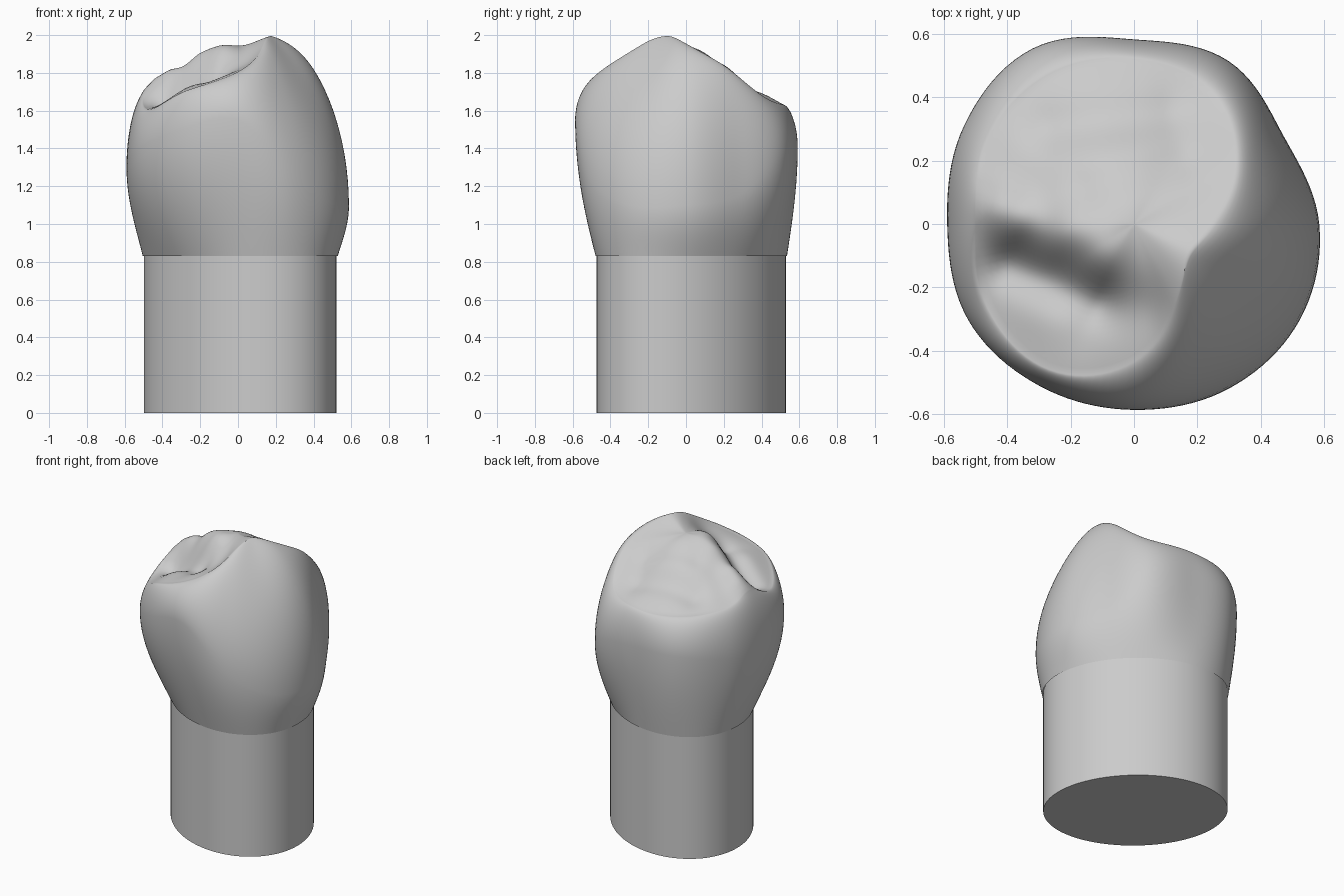
import bpy
import bmesh
from math import sin, cos, pi, exp, hypot
from mathutils import Vector

if "Cube" in bpy.data.objects:
    bpy.data.objects.remove(bpy.data.objects["Cube"])

SIDES = 120
NECK_Z = 0.83
CENTRE = Vector((0.012, 0.028))

grey = bpy.data.materials.new("plain_grey")
grey.use_nodes = True
grey.diffuse_color = (0.6, 0.6, 0.6, 1)
grey.node_tree.nodes["Principled BSDF"].inputs["Base Color"].default_value = grey.diffuse_color

# Crown controls every 30 degrees, counter-clockwise from +x
bulge_radius = (.585, .548, .595, .583, .64, .62, .59, .605, .592, .587, .6, .605)
bulge_height = (1.1, 1.15, 1.35, 1.4, 1.4, 1.35, 1.3, 1.4, 1.5, 1.55, 1.25, 1.1)
rim_radius = (.25, .37, .48, .52, .54, .53, .5, .53, .53, .43, .27, .2)
rim_height = (1.955, 1.85, 1.67, 1.63, 1.63, 1.65, 1.68, 1.61, 1.71, 1.81, 1.955, 1.995)
TOP_CENTRE = 1.94


def around(values, angle):
    """Periodic Catmull-Rom interpolation of values spaced evenly round a circle."""
    n = len(values)
    pos = angle / (2 * pi) * n
    i = int(pos)
    t = pos - i
    a, b, c, d = (values[(i + k) % n] for k in (-1, 0, 1, 2))
    return b + t / 2 * (c - a + t * (2 * a - 5 * b + 4 * c - d + t * (3 * (b - c) + d - a)))


def crease(x, y, start, end, width):
    """Soft falloff from 1 on a line segment to 0 away from it."""
    p, a, b = Vector((x, y)), Vector(start), Vector(end)
    t = max(0, min(1, (p - a).dot(b - a) / (b - a).length_squared))
    return exp(-((p - a.lerp(b, t)).length / width) ** 2)


def relief(x, y):
    """Grooves and cusps of the biting surface."""
    z = -0.08 * crease(x, y, (-.38, -.13), (-.12, -.24), .08)
    z -= 0.03 * crease(x, y, (-.15, -.33), (.02, -.27), .1)
    z += 0.06 * crease(x, y, (-.43, .05), (-.38, .03), .08)
    z += 0.045 * crease(x, y, (-.2, -.03), (-.12, -.07), .09)
    z -= 0.035 * crease(x, y, (-.26, .3), (.1, .34), .08)
    z -= 0.015 * crease(x, y, (-.15, .12), (.15, .2), .06)
    return z


def neck(angle):
    """Oval section, longest close to the x = -y diagonal."""
    turn = angle + .75
    r = 1 / hypot(cos(turn) / .568, sin(turn) / .434)
    return CENTRE + r * Vector((cos(angle), sin(angle)))


def crown_point(part, t, angle):
    way = Vector((cos(angle), sin(angle)))
    big, mid = around(bulge_radius, angle), around(bulge_height, angle)
    rim, top = around(rim_radius, angle), around(rim_height, angle)
    if part == "flare":
        xy = (neck(angle) + way * .006).lerp(way * big, sin(t * pi / 2))
        return (*xy, NECK_Z + (mid - NECK_Z) * t)
    if part == "shoulder":
        # The outer face is flatter, the other sides are rounder
        a = t * pi / 2
        flat = 1.25 + .5 * max(0, cos(angle + pi / 4)) ** 6
        xy = way * (rim + (big - rim) * cos(a) ** flat)
        return (*xy, mid + (top - mid) * sin(a) + relief(*xy) * t ** 3)
    xy = way * rim * (1 - t)
    rise = t * t * (1 - t) + t * (1 - t * t) * .9 + t ** 3
    return (*xy, top + (TOP_CENTRE - top) * rise + relief(*xy))


def loft(name, rings, cap_top=None, cap_bottom=False):
    bm = bmesh.new()
    loops = [[bm.verts.new(p) for p in ring] for ring in rings]
    for low, high in zip(loops, loops[1:]):
        for i in range(SIDES):
            j = (i + 1) % SIDES
            bm.faces.new((low[i], low[j], high[j], high[i]))
    if cap_bottom:
        bm.faces.new(loops[0][::-1])
    if cap_top:
        tip = bm.verts.new(cap_top)
        for i in range(SIDES):
            bm.faces.new((loops[-1][i], loops[-1][(i + 1) % SIDES], tip))
    mesh = bpy.data.meshes.new(name)
    bm.to_mesh(mesh)
    bm.free()
    mesh.materials.append(grey)
    obj = bpy.data.objects.new(name, mesh)
    bpy.context.collection.objects.link(obj)
    bpy.ops.object.select_all(action="DESELECT")
    obj.select_set(True)
    bpy.context.view_layer.objects.active = obj
    bpy.ops.object.shade_smooth_by_angle(angle=pi / 4)


angles = [2 * pi * i / SIDES for i in range(SIDES)]

# Crown: flare above the neck, rounded shoulder, biting surface
steps = [("flare", k / 12) for k in range(12)]
steps += [("shoulder", k / 20) for k in range(20)]
steps += [("top", k / 24) for k in range(24)]
crown_rings = [[crown_point(part, t, a) for a in angles] for part, t in steps]
loft("tooth_crown", crown_rings, cap_top=(0, 0, TOP_CENTRE + relief(0, 0)))

# Straight oval stump
stump_rings = [[(*neck(a), z) for a in angles] for z in (0, NECK_Z + .01)]
loft("tooth_stump", stump_rings, cap_bottom=True)
